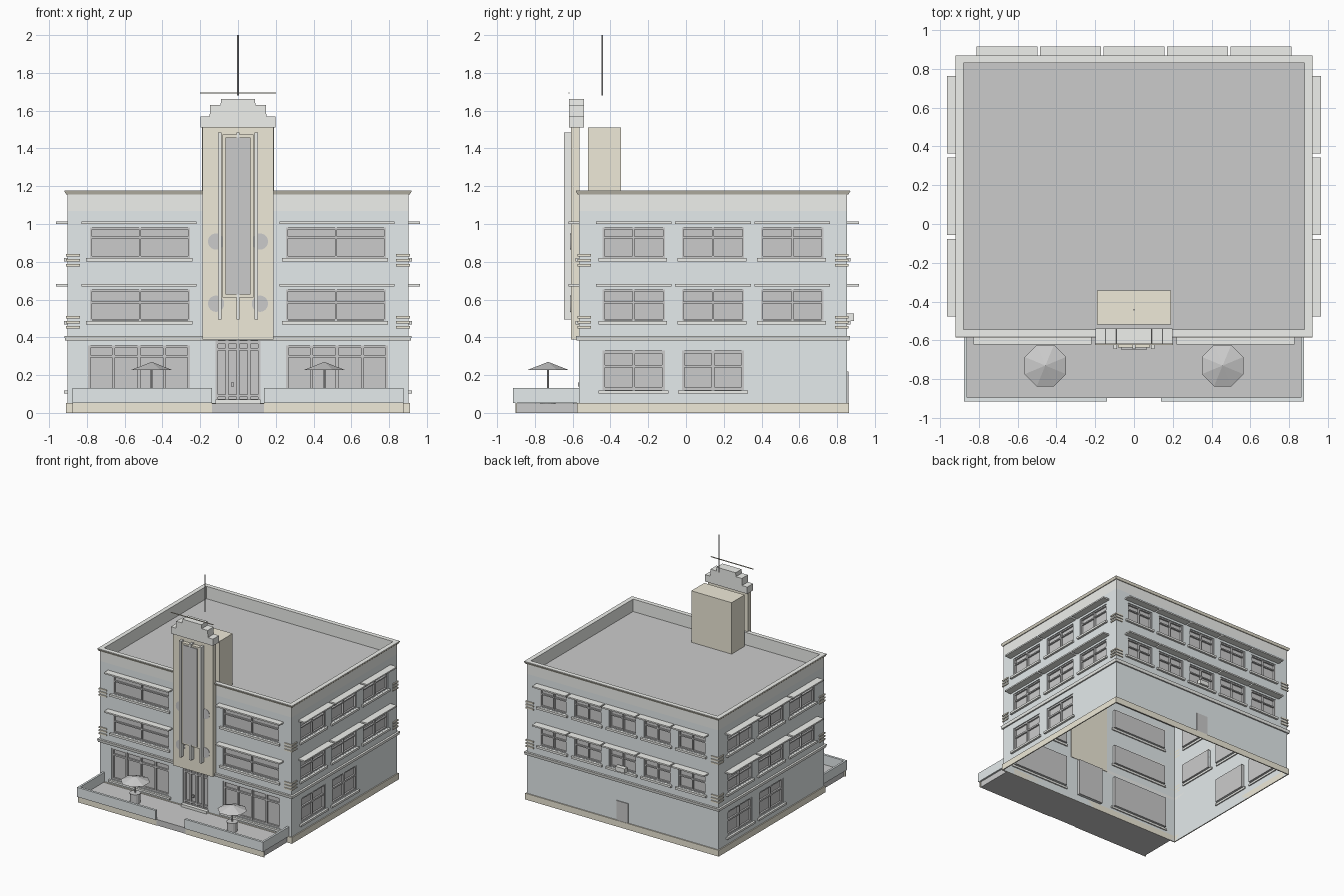
import bpy, bmesh, math
from mathutils import Matrix, Vector

if "Cube" in bpy.data.objects:
    bpy.data.objects.remove(bpy.data.objects["Cube"])

BLUE, CREAM, WHITE = (0.78, 0.83, 0.84, 1), (0.86, 0.82, 0.69, 1), (0.86, 0.87, 0.84, 1)
COLORS = {"blue_render": BLUE, "cream_trim": CREAM, "white_trim": WHITE}
mats = {}
for key, col in COLORS.items():
    mats[key] = bpy.data.materials.new(key)
    mats[key].diffuse_color = col
B, C, W = COLORS.keys()

HX, Y0, Y1 = 0.9025, -0.567, 0.853          # wall rectangle
CY = (Y0 + Y1) / 2
HY = (Y1 - Y0) / 2
ROOF = 1.07
parts = {}
I = Matrix.Identity(4)


def part(name, mat=None):
    if name not in parts:
        parts[name] = (bmesh.new(), mat)
    return parts[name][0]


def box(name, mat, x0, x1, y0, y1, z0, z1, m=I):
    size = Matrix.Diagonal((x1 - x0, y1 - y0, z1 - z0, 1))
    mid = Matrix.Translation(((x0 + x1) / 2, (y0 + y1) / 2, (z0 + z1) / 2))
    bmesh.ops.create_cube(part(name, mat), size=1, matrix=m @ mid @ size)


def cone(name, mat, x, y, z0, z1, r0, r1, n, turn=0.0):
    bmesh.ops.create_cone(part(name, mat), cap_ends=True, segments=n, radius1=r0, radius2=r1,
                          depth=z1 - z0, matrix=Matrix.Translation((x, y, (z0 + z1) / 2))
                          @ Matrix.Rotation(turn, 4, 'Z'))


def ring(name, mat, out_lo, out_hi, inner, z0, z1):
    """Band around the walls; offsets are measured from the wall face."""
    bm = part(name, mat)
    loops = []
    for o, z in ((out_lo, z0), (out_hi, z1), (inner, z1), (inner, z0)):
        loops.append([bm.verts.new((sx * (HX + o), CY + sy * (HY + o), z))
                      for sx, sy in ((-1, -1), (1, -1), (1, 1), (-1, 1))])
    for k in range(4):
        a, b = loops[k], loops[(k + 1) % 4]
        for i in range(4):
            j = (i + 1) % 4
            bm.faces.new((a[i], a[j], b[j], b[i]))


def wall(m, half, holes):
    """Wall sheet with openings and reveals; local -y is outward."""
    bm = part("walls", B)
    q = lambda pts: bm.faces.new([bm.verts.new(m @ Vector(p)) for p in pts])
    us = sorted({-half, half} | {h[0] for h in holes} | {h[1] for h in holes})
    zs = sorted({0, ROOF} | {h[2] for h in holes} | {h[3] for h in holes})
    for a, b in zip(us, us[1:]):
        for c, d in zip(zs, zs[1:]):
            u, z = (a + b) / 2, (c + d) / 2
            if not any(h[0] < u < h[1] and h[2] < z < h[3] for h in holes):
                q(((a, 0, c), (b, 0, c), (b, 0, d), (a, 0, d)))
    D = 0.026
    for a, b, c, d in holes:
        q(((a, 0, c), (a, D, c), (b, D, c), (b, 0, c)))
        q(((a, 0, d), (b, 0, d), (b, D, d), (a, D, d)))
        q(((a, 0, c), (a, 0, d), (a, D, d), (a, D, c)))
        q(((b, 0, c), (b, D, c), (b, D, d), (b, 0, d)))


def window(m, a, b, c, d, ubars, zbars, t=0.007):
    """Glass pane, outer frame and glazing bars."""
    box("window_glass", None, a, b, 0.022, 0.026, c, d, m)
    for u in [a + t, b - t] + ubars:
        box("window_frames", None, u - t, u + t, 0.006, 0.023, c, d, m)
    for z in [c + t, d - t] + zbars:
        box("window_frames", None, a, b, 0.008, 0.023, z - t, z + t, m)


def side_matrix(angle, x, y):
    return Matrix.Translation((x, y, 0)) @ Matrix.Rotation(math.radians(angle), 4, 'Z')


front = side_matrix(0, 0, Y0)
right = side_matrix(90, HX, CY)
back = side_matrix(180, 0, Y1)
left = side_matrix(-90, -HX, CY)
FLOORS = ((0.488, 0.652, 0.585, 0.67), (0.820, 0.981, 0.928, 1.0))


def facade(m, half, spans, depth, ground, doors=()):
    """spans: (window u0, u1, canopy u0, u1) repeated on both upper floors."""
    holes = []
    for a, b, ca, cb in spans:
        for z0, z1, bar, cz in FLOORS:
            holes.append((a, b, z0, z1))
            window(m, a, b, z0, z1, [(a + b) / 2], [bar], 0.005)
            box("window_sills", W, a - 0.022, b + 0.012, -0.018, 0.01, z0 - 0.019, z0 - 0.001, m)
            box("canopies", W, ca, cb, -depth, 0, cz, cz + 0.012, m)
    for a, b, c, d, ub, zb in ground:
        holes.append((a, b, c, d))
        window(m, a, b, c, d, ub, zb)
        if c > 0.07:
            box("window_sills", W, a - 0.02, b + 0.02, -0.018, 0.01, c - 0.02, c - 0.003, m)
    wall(m, half, holes)
    # corner accent stripes
    for s in (-1, 1):
        for zc in (0.48, 0.808):
            for dz in (-0.026, 0, 0.026):
                e = sorted((s * (half - 0.065), s * (half + 0.008)))
                box("corner_stripes", C, e[0], e[1], -0.008, 0, zc + dz - 0.006, zc + dz + 0.006, m)


# facades
fs = [(-0.783, -0.254, -0.828, -0.22), (0.254, 0.783, 0.22, 0.828)]
shops = [(-0.794, -0.254, 0.09, 0.358, [-0.659, -0.524, -0.389], [0.30]),
         (0.254, 0.794, 0.09, 0.358, [0.389, 0.524, 0.659], [0.30])]
entrance = [(-0.12, 0.12, 0.06, 0.38, [-0.058, 0, 0.058], [0.337, 0.09])]
facade(front, HX, fs, 0.055, shops + entrance)
ss = [(c - 0.165, c + 0.165, c - 0.2, c + 0.2) for c in (-0.42, 0, 0.42)]
sg = [(c - 0.165, c + 0.165, 0.122, 0.329, [c], [0.246]) for c in (-0.42, 0)]
for m in (right, left):
    facade(m, HY, ss, 0.061, sg)
bs = [(c - 0.127, c + 0.127, c - 0.157, c + 0.157) for c in (i * 0.327 for i in range(-2, 3))]
facade(back, HX, bs, 0.062, [])
box("door_handle", None, -0.036, -0.022, -0.006, 0.01, 0.14, 0.16, front)
box("door_step", W, -0.12, 0.12, -0.03, 0.0, 0.05, 0.072, front)
box("rear_door", None, -0.055, 0.055, -0.006, 0, 0.053, 0.22, back)
box("rear_vent_box", W, -0.045, 0.045, -0.036, 0, 0.487, 0.525, back)

# bands, parapet and roof
ring("plinth", C, 0.009, 0.009, 0.0, 0.0, 0.053)
ring("floor_band", W, 0.012, 0.017, 0.0, 0.383, 0.408)
ring("parapet", W, 0.0, 0.0, -0.022, ROOF, 1.172)
ring("cornice", C, 0.007, 0.017, 0.0, 1.156, 1.174)
ring("coping", W, 0.015, 0.015, -0.0225, 1.172, 1.178)
box("roof_deck", None, -HX + 0.01, HX - 0.01, Y0 + 0.01, Y1 - 0.01, ROOF - 0.01, ROOF + 0.002)

# tower slab, framed strip window and fins
box("tower_slab", C, -0.188, 0.188, -0.608, Y0 + 0.004, 0.388, 1.512)
box("tower_window_frame", C, -0.083, 0.083, -0.638, -0.606, 0.612, 1.473)
box("tower_window_glass", None, -0.066, 0.066, -0.646, -0.62, 0.626, 1.459)
for x in (-0.096, 0, 0.096):
    box("tower_fins", W, x - 0.009, x + 0.009, -0.645, -0.607, 0.494, 1.484)
for x in (-0.116, 0.116):
    for z in (0.578, 0.907):
        bmesh.ops.create_cone(part("tower_discs"), cap_ends=True, segments=32, radius1=0.043,
                              radius2=0.043, depth=0.004,
                              matrix=Matrix.Translation((x, -0.609, z)) @ Matrix.Rotation(math.pi / 2, 4, 'X'))

# stepped crown
half_profile = [(0.199, 1.512), (0.199, 1.57), (0.15, 1.57), (0.148, 1.63), (0.092, 1.63), (0.09, 1.663)]
bm = part("tower_crown", W)
face = bm.faces.new([bm.verts.new((x, -0.62, z)) for x, z in half_profile] +
                    [bm.verts.new((-x, -0.62, z)) for x, z in reversed(half_profile)])
ext = bmesh.ops.extrude_face_region(bm, geom=[face], use_keep_orig=True)
bmesh.ops.translate(bm, vec=(0, 0.08, 0), verts=[v for v in ext["geom"] if isinstance(v, bmesh.types.BMVert)])

# rooftop block, mast and light bar
box("rooftop_block", C, -0.19, 0.19, -0.518, -0.343, ROOF, 1.51)
cone("mast", None, 0, -0.443, 1.68, 2.0, 0.004, 0.004, 8)
box("light_bar", C, -0.2, 0.2, -0.623, -0.617, 1.69, 1.696)

# terrace
box("terrace_floor", None, -0.864, 0.864, -0.897, Y0, 0.0, 0.05)
for s in (-1, 1):
    a, b = sorted((s * 0.138, s * 0.877))
    box("terrace_walls", B, a, b, -0.915, -0.895, 0.052, 0.133)
    box("terrace_base", C, a, b, -0.902, -0.896, 0.0, 0.052)
    a, b = sorted((s * 0.86, s * 0.877))
    box("terrace_walls", B, a, b, -0.896, Y0, 0.052, 0.133)
    # parasol tables
    x, y = s * 0.457, -0.73
    cone("table_pedestals", None, x, y, 0.05, 0.122, 0.04, 0.04, 16)
    cone("table_tops", None, x, y, 0.122, 0.13, 0.044, 0.044, 16)
    cone("parasol_poles", None, x, y, 0.05, 0.25, 0.005, 0.005, 8)
    cone("parasol_canopies", None, x, y, 0.228, 0.27, 0.116, 0.0, 8, math.pi / 8)

# turn the collected parts into objects
for name, (bm, mat) in parts.items():
    if name != "walls":
        bmesh.ops.recalc_face_normals(bm, faces=bm.faces)
    me = bpy.data.meshes.new(name)
    bm.to_mesh(me)
    bm.free()
    if mat:
        me.materials.append(mats[mat])
    bpy.context.collection.objects.link(bpy.data.objects.new(name, me))

for m in bpy.data.materials:
    if m.users and not m.is_grease_pencil:
        m.use_nodes = True
        m.node_tree.nodes["Principled BSDF"].inputs["Base Color"].default_value = m.diffuse_color
